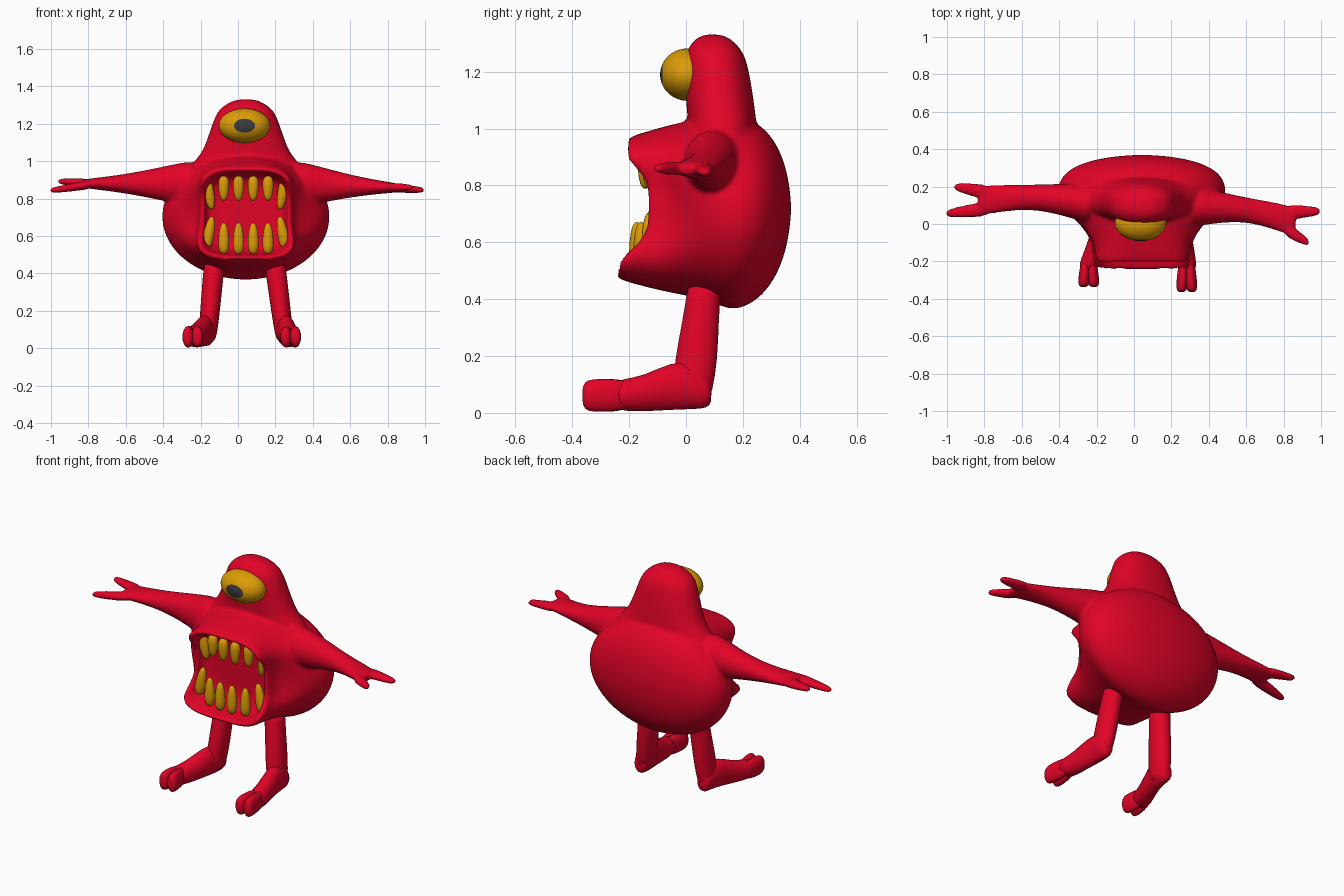
import bpy, bmesh, math
from mathutils import Vector, Matrix

if "Cube" in bpy.data.objects:
    bpy.data.objects.remove(bpy.data.objects["Cube"])

X, Y, Z = Vector((1, 0, 0)), Vector((0, 1, 0)), Vector((0, 0, 1))
CX = 0.042  # the body sits slightly off centre


def material(name, rgb):
    m = bpy.data.materials.new(name)
    m.diffuse_color = (*rgb, 1)
    m.use_nodes = True
    m.node_tree.nodes["Principled BSDF"].inputs["Base Color"].default_value = m.diffuse_color
    return m


RED = material("red skin", (0.76, 0.001, 0.02))
YELLOW = material("amber yellow", (0.72, 0.335, 0.002))
DARK = material("dark grey", (0.045, 0.045, 0.05))


def power(t, e):
    return math.copysign(abs(t) ** (2 / e), t)


def loft(bm, u, v, sections, n=20, e=2):
    """Skin rings (centre, ru, rv, exponent, bow) in the u-v plane; bow pushes the ring's sides back and in."""
    rings = []
    for c, ru, rv, *rest in sections:
        k, bow = rest or (e, 0)
        ring = []
        for i in range(n):
            a = 2 * math.pi * (i + 0.5) / n
            side = math.cos(a) ** 12
            w = ru * (1 - 1.3 * bow * side) * (1 - 0.7 * bow * math.sin(a))
            p = Vector(c) + u * w * power(math.cos(a), k) + v * rv * power(math.sin(a), k)
            p.y += bow * (side + 0.2 * math.sin(a))
            ring.append(bm.verts.new(p))
        rings.append(ring)
    faces = [bm.faces.new(rings[0]), bm.faces.new(rings[-1])]
    for a, b in zip(rings, rings[1:]):
        for i in range(n):
            j = (i + 1) % n
            faces.append(bm.faces.new((a[i], a[j], b[j], b[i])))
    bmesh.ops.recalc_face_normals(bm, faces=faces)


def limb(bm, u, v, start, end, widths, bulge=0):
    """Loft along a line; widths are (fraction, ru, rv); bulge bends the middle towards +y."""
    a, b = Vector(start), Vector(end)
    loft(bm, u, v, [(a.lerp(b, t) + Y * bulge * math.sin(math.pi * t), ru, rv) for t, ru, rv in widths])


def finish(name, bm, *mats, subdivide=True):
    me = bpy.data.meshes.new(name)
    for f in bm.faces:
        f.smooth = True
    bm.to_mesh(me)
    bm.free()
    ob = bpy.data.objects.new(name, me)
    bpy.context.collection.objects.link(ob)
    for m in mats:
        me.materials.append(m)
    if subdivide:
        s = ob.modifiers.new("subsurf", 'SUBSURF')
        s.levels = s.render_levels = 1
    return ob


# ---- body: mouth cavity, lips and muzzle, then a flattened ellipsoid back by rule
body = bmesh.new()
front = [((CX, y, 0.72), rx, rz, e, bow) for y, rx, rz, e, bow in [
    (-0.07, 0.10, 0.10, 4, 0), (-0.07, 0.215, 0.205, 4, 0),
    (-0.21, 0.242, 0.222, 4, 0.085), (-0.232, 0.262, 0.236, 4, 0.095),
    (-0.21, 0.282, 0.254, 3.6, 0.09), (-0.15, 0.28, 0.270, 3.2, 0.075),
    (-0.08, 0.305, 0.29, 2.6, 0.05), (0, 0.365, 0.306, 2.2, 0.02), (0.08, 0.42, 0.325, 2, 0)]]
back = []
for i in range(8):
    t = math.sin(math.pi / 2 * (i + 0.1) / 7.2)
    back.append(((CX, 0.15 + 0.22 * t, 0.70 + 0.02 * t),
                 0.45 * (1 - t ** 3) ** 0.5, 0.34 * (1 - t ** 2.3) ** 0.5))
loft(body, X, Z, front + back, 64)

# ---- head: tapered dome rising from the body
loft(body, X, Y, [((CX, 0.13 - 0.11 * max(0, z - 1), z), rx, ry) for z, rx, ry in [
    (0.88, 0.34, 0.11), (0.94, 0.325, 0.12), (0.99, 0.285, 0.122), (1.04, 0.24, 0.12),
    (1.10, 0.212, 0.12), (1.23, 0.17, 0.113), (1.275, 0.146, 0.098),
    (1.31, 0.10, 0.07), (1.333, 0.045, 0.035)]], 32, 2.3)

# ---- arms: flared shoulder, flat hand, two pointed fingers
ARM = [(0, 0.11, 0.13), (0.15, 0.1, 0.115), (0.3, 0.085, 0.095), (0.5, 0.068, 0.068),
       (0.68, 0.068, 0.048), (0.86, 0.078, 0.033), (0.97, 0.08, 0.025), (1, 0.06, 0.02)]
FINGER = [(0, 0.042, 0.027), (0.45, 0.038, 0.023), (0.85, 0.028, 0.018), (1, 0.014, 0.014)]
for shoulder, hand, tip_a, tip_b in [
        ((-0.20, 0.10, 0.88), (-0.835, 0.125, 0.88), (-0.965, 0.20, 0.893), (-1.01, 0.055, 0.842)),
        ((0.28, 0.09, 0.88), (0.865, 0.01, 0.857), (1.0, 0.068, 0.845), (0.94, -0.103, 0.86))]:
    limb(body, Y, Z, shoulder, hand, ARM, 0.03)
    wrist = Vector(shoulder).lerp(Vector(hand), 0.88)
    limb(body, Y, Z, wrist + Y * 0.043, tip_a, FINGER)
    limb(body, Y, Z, wrist - Y * 0.038, tip_b, FINGER)

# fuse the body, head and arms into one soft skin
ob = finish("body", body, RED)
r = ob.modifiers.new("fuse", 'REMESH')
r.mode, r.voxel_size, r.use_smooth_shade = 'VOXEL', 0.01, True
s = ob.modifiers.new("soften", 'SMOOTH')
s.factor, s.iterations = 0.5, 5

# ---- legs: slanted shin, long foot, two rounded toes
SHIN = [(0, 0.05, 0.055), (0.1, 0.057, 0.061), (0.3, 0.055, 0.063), (0.65, 0.053, 0.077),
        (0.9, 0.05, 0.07), (1, 0.04, 0.06)]
FOOT = [(0.09, 0.07, 0.025, 0.035), (0.075, 0.075, 0.042, 0.06), (0.02, 0.095, 0.05, 0.083),
        (-0.05, 0.096, 0.05, 0.086), (-0.15, 0.067, 0.052, 0.063), (-0.22, 0.063, 0.055, 0.058),
        (-0.25, 0.063, 0.045, 0.045)]
TOE = [(0, 0.022, 0.045), (0.4, 0.031, 0.059), (0.82, 0.032, 0.059), (0.95, 0.026, 0.05), (1, 0.012, 0.027)]
for side, hip, heel, toe, tip in [("left", -0.125, -0.165, -0.242, -0.338), ("right", 0.195, 0.252, 0.282, -0.365)]:
    leg = bmesh.new()
    limb(leg, X, Y, (hip, 0.068, 0.47), (heel, 0.018, 0.03), SHIN)
    finish(side + "_leg", leg, RED)
    foot = bmesh.new()
    loft(foot, X, Z, [((heel + (toe - heel) * min(1, max(0, -4.5 * y)), y, z), rx, rz) for y, z, rx, rz in FOOT])
    for d in (-0.028, 0.028):
        limb(foot, X, Z, (toe + d * 0.5, -0.18, 0.063), (toe + d, tip, 0.061), TOE)
    finish(side + "_foot", foot, RED)

# ---- eye: wide ellipsoid with its pole facing forward, pupil is the front cap
eye = bmesh.new()
bmesh.ops.create_uvsphere(eye, u_segments=40, v_segments=30, radius=1)
for f in eye.faces:
    f.material_index = 1 if f.calc_center_median().z > math.cos(math.radians(24)) else 0
bmesh.ops.transform(eye, verts=eye.verts, matrix=Matrix.Translation((0.035, 0.005, 1.19))
                    @ Matrix.Diagonal((0.138, 0.096, 0.092, 1)) @ Matrix.Rotation(math.pi / 2, 4, 'X'))
finish("eye", eye, YELLOW, DARK, subdivide=False)


# ---- teeth: blunt tapered drops, six per jaw, outer ones leaning
def tooth_row(name, up, y, z_mid, z_outer, half_mid, half_outer):
    bm = bmesh.new()
    for i in range(6):
        d = (i - 2.5) / 2.5
        outer = abs(d) == 1
        half = half_outer if outer else half_mid
        vs = bmesh.ops.create_uvsphere(bm, u_segments=14, v_segments=12, radius=1)["verts"]
        for v in vs:
            t = v.co.z
            k = (1 - 0.2 * t * up) * (1 + 0.25 * t * t)
            v.co = Vector((v.co.x * 0.029 * k, v.co.y * 0.026 * k, t * half))
        place = Matrix.Translation((CX + 0.197 * d, y + 0.045 * d * d, z_outer if outer else z_mid))
        lean = Matrix.Rotation(-0.19 * d * up if outer else 0, 4, 'Y')
        bmesh.ops.transform(bm, verts=vs, matrix=place @ lean)
    finish(name, bm, YELLOW, subdivide=False)


tooth_row("upper_teeth", -1, -0.145, 0.855, 0.825, 0.067, 0.085)
tooth_row("lower_teeth", 1, -0.175, 0.587, 0.617, 0.085, 0.09)
